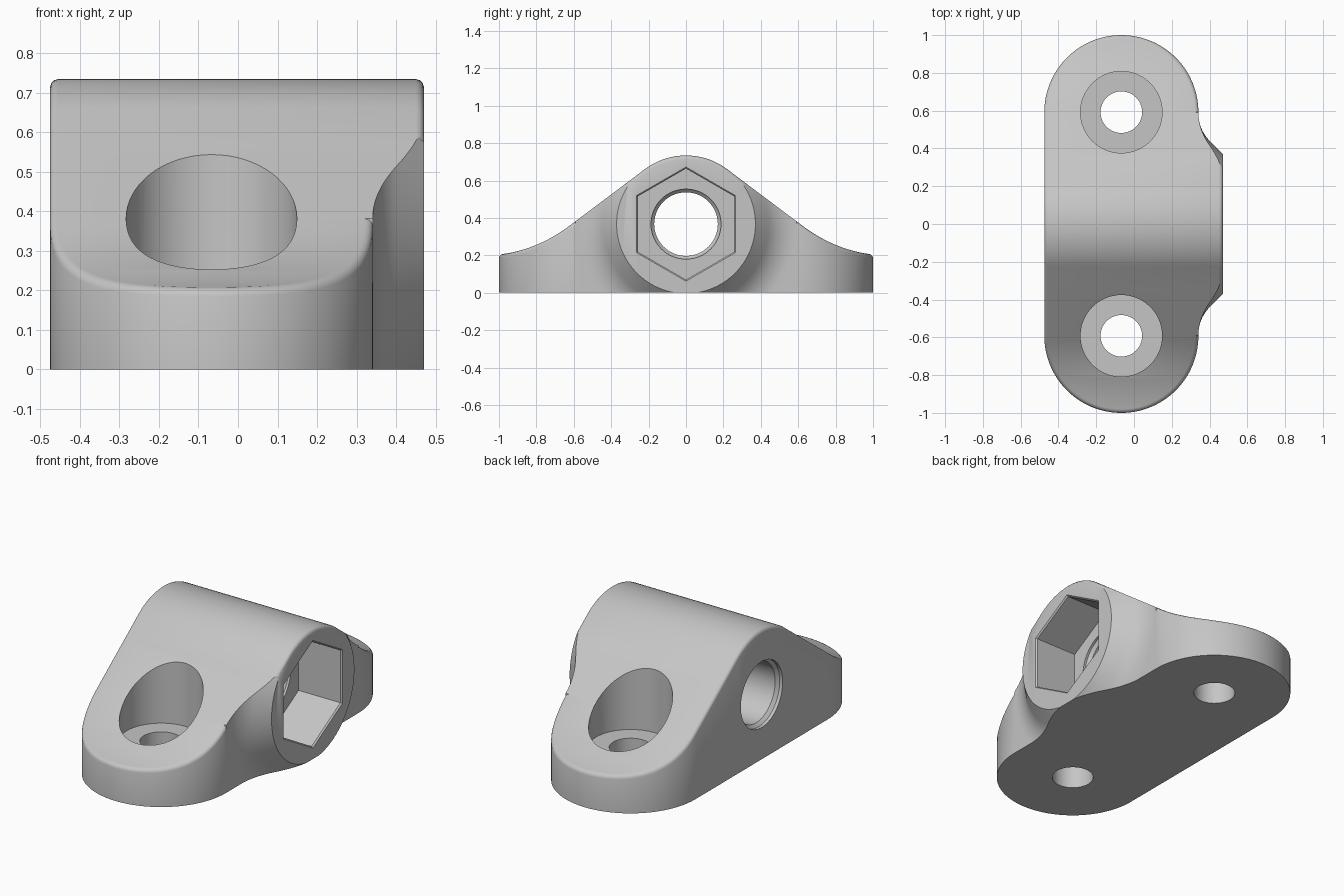
import bpy, bmesh
from math import sin, cos, pi, radians, sqrt

cube = bpy.data.objects.get("Cube")
if cube:
    bpy.data.objects.remove(cube, do_unlink=True)

grey = bpy.data.materials.new("plain_grey")
grey.use_nodes = True
tone = (0.56, 0.56, 0.56, 1)
grey.diffuse_color = tone
grey.node_tree.nodes["Principled BSDF"].inputs["Base Color"].default_value = tone

AXIS_Z = 0.367            # height of the cross bore and radius of the ridge
LEFT, RIGHT = -0.475, 0.47
FOOT_X, FOOT_Y, FOOT_R = -0.067, 0.592, 0.408


def loft(name, loops, wrap=False, strip_top=False):
    """Bridge equal-length loops; close the ends, or wrap into a ring."""
    bm = bmesh.new()
    rows = [[bm.verts.new(p) for p in loop] for loop in loops]
    n = len(rows[0])
    pairs = list(zip(rows, rows[1:])) + ([(rows[-1], rows[0])] if wrap else [])
    for a, b in pairs:
        for i in range(n):
            j = (i + 1) % n
            bm.faces.new((a[i], a[j], b[j], b[i]))
    if not wrap:
        bm.faces.new(rows[0])
        top = rows[-1]
        if strip_top:
            for i in range(n // 2 - 1):
                bm.faces.new((top[i], top[i + 1], top[n - 2 - i], top[n - 1 - i]))
        else:
            bm.faces.new(top)
    bmesh.ops.remove_doubles(bm, verts=bm.verts, dist=1e-5)
    bmesh.ops.recalc_face_normals(bm, faces=bm.faces)
    mesh = bpy.data.meshes.new(name)
    bm.to_mesh(mesh)
    bm.free()
    mesh.materials.append(grey)
    obj = bpy.data.objects.new(name, mesh)
    bpy.context.collection.objects.link(obj)
    return obj


def along_x(profile, n):
    """Loops around the cross bore axis from (x, radius) points."""
    return [[(x, r * sin(2 * pi * i / n), AXIS_Z + r * cos(2 * pi * i / n))
             for i in range(n)] for x, r in profile]


def along_z(profile, cx, cy, n):
    """Loops around a vertical axis from (radius, z) points."""
    return [[(cx + r * cos(2 * pi * i / n), cy + r * sin(2 * pi * i / n), z)
             for i in range(n)] for r, z in profile]


def top(y):
    """Height of the upper surface: round ridge, straight slope, soft toe."""
    a = abs(y)
    if a <= 0.22:
        return AXIS_Z + sqrt(AXIS_Z ** 2 - a * a)
    if a <= 0.62:
        return 0.66 - 0.75 * (a - 0.22)
    t = (sqrt(0.1296 + 0.08 * (a - 0.62)) - 0.36) / 0.04
    return 0.36 * (1 - t) ** 2 + 0.45 * t * (1 - t) + 0.205 * t * t


def outline(inset, drop=None):
    """Plan outline with round feet; sits on the ground if drop is None."""
    half = []                                   # (left x, right x, y), y > 0
    for k in range(13):
        half.append((LEFT + inset, RIGHT - inset, 0.22 * sin(k / 12 * pi / 2)))
    for y in (0.34, 0.46, 0.585):
        half.append((LEFT + inset, RIGHT - inset, y))
    r = FOOT_R - inset
    for k in range(33):
        a = k / 32 * pi / 2
        half.append((FOOT_X - r * cos(a), FOOT_X + r * cos(a), FOOT_Y + r * sin(a)))
    spans = [(l, rt, -y) for l, rt, y in reversed(half[1:])] + half
    height = (lambda y: 0.0) if drop is None else (lambda y: top(y) - drop)
    return ([(rt, y, height(y)) for l, rt, y in spans] +
            [(l, y, height(y)) for l, rt, y in reversed(spans)])


# Bracket body with a softened upper rim
body = loft("bracket_body",
            [outline(0), outline(0, 0.02), outline(0.003, 0.01),
             outline(0.01, 0.003), outline(0.02, 0)], strip_top=True)

# Ring cutter that leaves a flared round boss on one side
flare = [(0.341 + 0.205 * (1 - cos(a)), 0.585 - 0.205 * sin(a))
         for a in (radians(45) * k / 10 for k in range(11))]
flare += [(0.6, 0.241), (0.6, 1.5), (0.341, 1.5)]
cutters = [loft("boss_flare_cutter", along_x(flare, 128), wrap=True)]

# Cross bore, widened at both ends
cutters.append(loft("cross_bore_cutter", along_x(
    [(-0.6, 0.187), (-0.457, 0.187), (-0.44, 0.17), (0.17, 0.17),
     (0.187, 0.187), (0.25, 0.187)], 64)))

# Hexagonal nut pocket with a small lead-in
cutters.append(loft("nut_pocket_cutter", along_x(
    [(0.2, 0.297), (0.462, 0.297), (0.49, 0.325)], 6)))

# Counterbored screw holes
for side, label in ((-1, "front"), (1, "back")):
    cutters.append(loft(label + "_screw_hole_cutter", along_z(
        [(0.11, -0.1), (0.11, 0.185), (0.216, 0.185), (0.216, 1)],
        FOOT_X, side * FOOT_Y, 64)))

bpy.ops.object.select_all(action='DESELECT')
bpy.context.view_layer.objects.active = body
body.select_set(True)
for cutter in cutters:
    cutter.hide_render = True
    mod = body.modifiers.new(cutter.name, 'BOOLEAN')
    mod.operation = 'DIFFERENCE'
    mod.solver = 'EXACT'
    mod.object = cutter
    bpy.ops.object.modifier_apply(modifier=mod.name)
    bpy.data.objects.remove(cutter, do_unlink=True)

bpy.ops.object.shade_smooth_by_angle(angle=radians(33))
